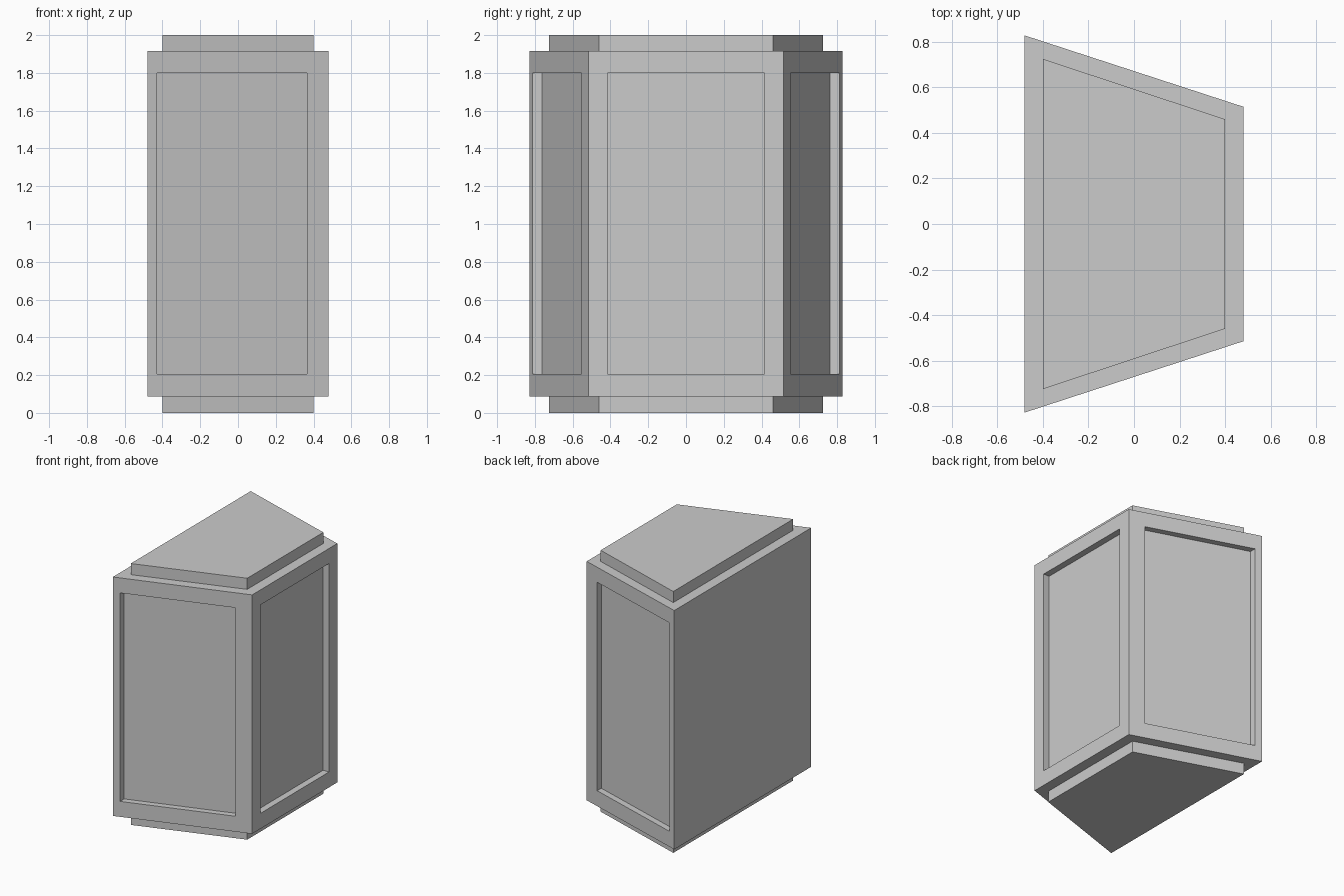
import bpy, bmesh

if "Cube" in bpy.data.objects:
    bpy.data.objects.remove(bpy.data.objects["Cube"])


def prism(name, outline, z0, z1):
    """Upright prism from an (x, y) outline."""
    bm = bmesh.new()
    base = bm.faces.new([bm.verts.new((x, y, z0)) for x, y in outline])
    top = bmesh.ops.extrude_face_region(bm, geom=[base])["geom"]
    verts = [v for v in top if isinstance(v, bmesh.types.BMVert)]
    bmesh.ops.translate(bm, verts=verts, vec=(0, 0, z1 - z0))
    bmesh.ops.recalc_face_normals(bm, faces=bm.faces)
    mesh = bpy.data.meshes.new(name)
    bm.to_mesh(mesh)
    bm.free()
    obj = bpy.data.objects.new(name, mesh)
    bpy.context.collection.objects.link(obj)
    return obj


def trapezoid(x, wide, narrow):
    return [(-x, -wide), (x, -narrow), (x, narrow), (-x, wide)]


X, WIDE, NARROW = 0.48, 0.828, 0.515
DEPTH, PANEL_Z = 0.05, (0.205, 1.8)


def slant_y(x):
    """Half depth of the body at x."""
    return WIDE + (NARROW - WIDE) * (x + X) / (2 * X)


# Main body and the stepped top and bottom plates
body = prism("body", trapezoid(X, WIDE, NARROW), 0.087, 1.915)
plate = trapezoid(0.4, 0.725, 0.46)
prism("base_plate", plate, 0, 0.087)
prism("top_plate", plate, 1.915, 2)

# Recess cutters: right side, then the two slanted sides
cutters = [prism("right_recess", [(X - DEPTH, -0.415), (X + 0.1, -0.415),
                                  (X + 0.1, 0.415), (X - DEPTH, 0.415)], *PANEL_Z)]
xa, xb = -0.43, 0.365
for side, name in ((-1, "front_recess"), (1, "back_recess")):
    outline = [(x, side * (slant_y(x) + d)) for x, d in
               ((xa, -DEPTH), (xb, -DEPTH), (xb, 0.1), (xa, 0.1))]
    cutters.append(prism(name, outline, *PANEL_Z))

# Carve the recesses
bpy.context.view_layer.objects.active = body
for cutter in cutters:
    mod = body.modifiers.new(cutter.name, "BOOLEAN")
    mod.operation, mod.solver, mod.object = "DIFFERENCE", "EXACT", cutter
    bpy.ops.object.modifier_apply(modifier=mod.name)
    bpy.data.objects.remove(cutter)
